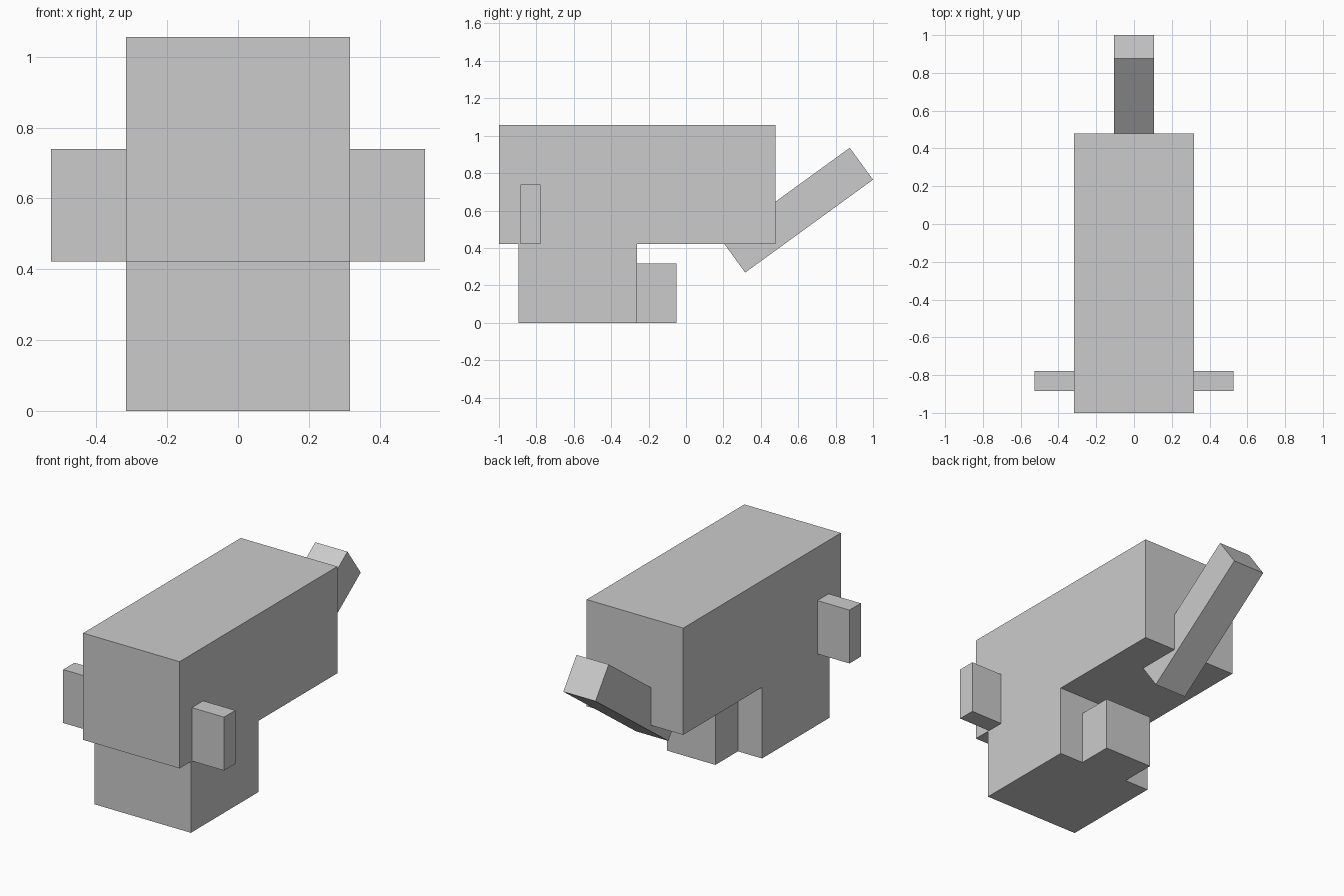
import bpy
import math

if "Cube" in bpy.data.objects:
    bpy.data.objects.remove(bpy.data.objects["Cube"])

U = 0.1056  # the model's block unit


def box(name, center, size, tilt=0.0):
    bpy.ops.mesh.primitive_cube_add(size=1, location=center, rotation=(tilt, 0, 0))
    ob = bpy.context.object
    ob.name = name
    ob.scale = size
    bpy.ops.object.transform_apply(location=False, rotation=False, scale=True)
    return ob


def block(name, x, y, z):
    """Upright box from (min, max) ranges."""
    lo, hi = zip(x, y, z)
    return box(name, [(a + b) / 2 for a, b in zip(lo, hi)],
               [b - a for a, b in zip(lo, hi)])


# Long upper body
block("body", (-3 * U, 3 * U), (-1, -1 + 14 * U), (4 * U, 10 * U))

# Lower block and the narrower step behind it
block("base", (-3 * U, 3 * U), (-1 + U, -1 + 7 * U), (0, 4 * U))
block("base_step", (-1.5 * U, 1.5 * U), (-1 + 7 * U, -1 + 9 * U), (0, 3 * U))

# Side tabs
for side, name in ((1, "right_tab"), (-1, "left_tab")):
    block(name, sorted((side * 3 * U, side * 5 * U)), (-0.885, -0.779), (4 * U, 7 * U))

# Slanted rear bar
box("rear_bar", (0, 0.596, 0.602), (2 * U, 8 * U, 2 * U), math.radians(36))
